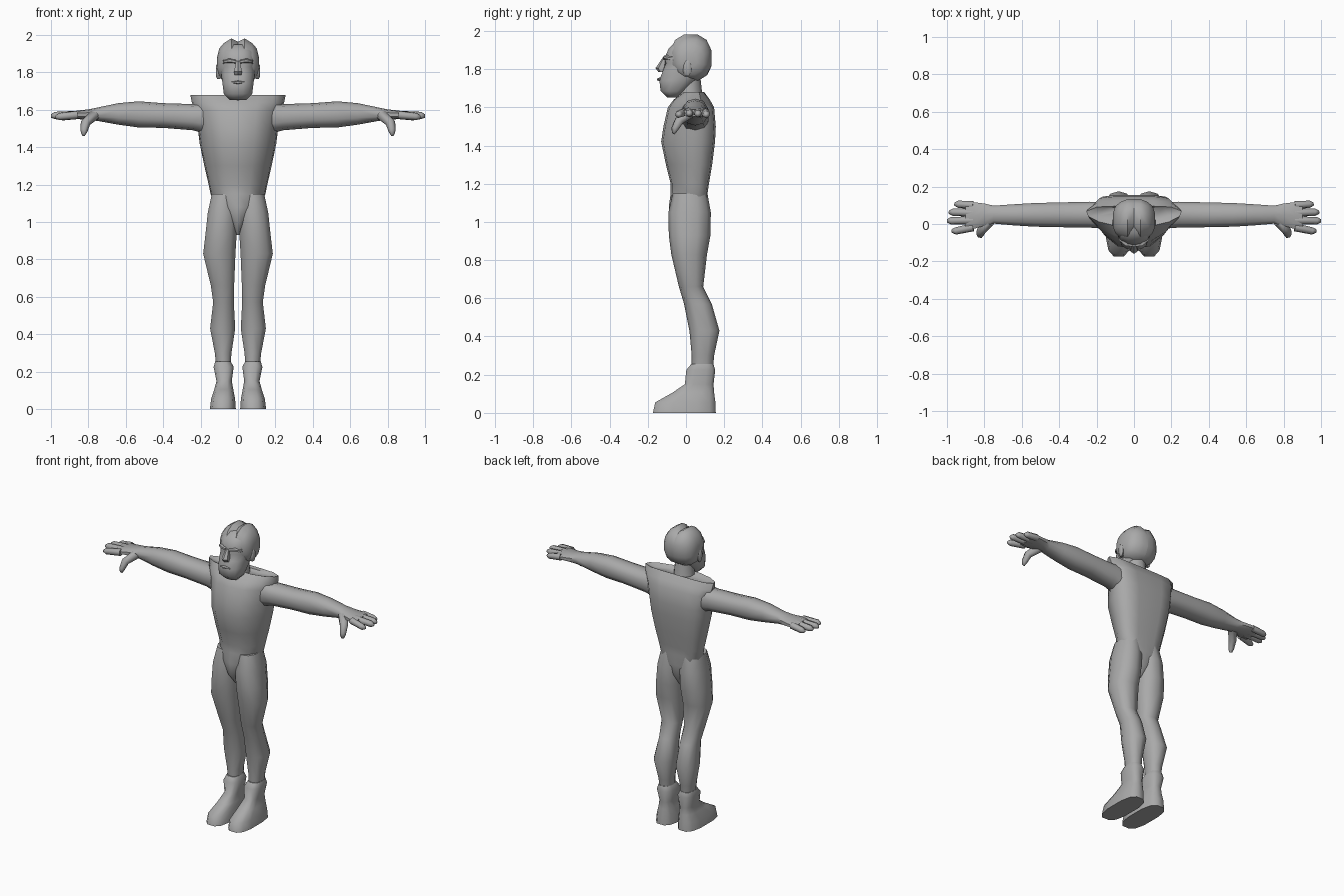
import bpy, bmesh, math
from mathutils import Vector

grey = bpy.data.materials.new("plain grey")
grey.diffuse_color = (0.4, 0.4, 0.4, 1)


def circle(n, power=1.0):
    """Unit outline; power below 1 makes it squarer."""
    pts = []
    for i in range(n):
        a = 2 * math.pi * (i + 0.5) / n
        c, s = math.cos(a), math.sin(a)
        pts.append((math.copysign(abs(c) ** power, c), math.copysign(abs(s) ** power, s)))
    return pts


def skin(name, rings, mirror=False, angle=50):
    """Join rings of points into a closed, smooth shaded skin."""
    bm = bmesh.new()
    loops = [[bm.verts.new(p) for p in r] for r in rings]
    n = len(loops[0])
    for a, b in zip(loops, loops[1:]):
        for i in range(n):
            bm.faces.new((a[i], a[(i + 1) % n], b[(i + 1) % n], b[i]))
    bm.faces.new(loops[0])
    bm.faces.new(loops[-1])
    bmesh.ops.recalc_face_normals(bm, faces=bm.faces)
    me = bpy.data.meshes.new(name)
    bm.to_mesh(me)
    bm.free()
    me.materials.append(grey)
    ob = bpy.data.objects.new(name, me)
    bpy.context.collection.objects.link(ob)
    bpy.ops.object.select_all(action='DESELECT')
    ob.select_set(True)
    bpy.context.view_layer.objects.active = ob
    bpy.ops.object.shade_smooth_by_angle(angle=math.radians(angle))
    if mirror:
        m = ob.modifiers.new("mirror", 'MIRROR')
        m.use_mirror_merge = False
    return ob


def loft(name, axis, rows, outline, mirror=False, angle=50):
    """Each row: position on axis, then low and high of the other two axes."""
    rings = []
    for t, u0, u1, v0, v1 in rows:
        ring = []
        for p, q in outline:
            u = (u0 + u1) / 2 + p * (u1 - u0) / 2
            v = (v0 + v1) / 2 + q * (v1 - v0) / 2
            ring.append((u, v, t) if axis == 'z' else (t, u, v))
        rings.append(ring)
    return skin(name, rings, mirror, angle)


def tube(name, points, radii):
    """Tapered tube along points, mirrored to the other hand."""
    pts = [Vector(p) for p in points]
    d = (pts[-1] - pts[0]).normalized()
    u = d.cross(Vector((0, 1, 0.3))).normalized()
    v = d.cross(u)
    skin(name, [[p + (u * a + v * b) * r for a, b in circle(6)] for p, r in zip(pts, radii)], True, 80)


# Torso: outline narrow at the chest and wide at the back
half = [(0.42, 1), (0.78, 0.93), (1, 0.5), (0.96, 0), (0.74, -0.55), (0.42, -0.93)]
chest = [(0, 1)] + half + [(0, -1)] + [(-x, y) for x, y in reversed(half)]
torso_rows = [(0.93, 0.012, -0.03, 0.06), (1.0, 0.05, -0.083, 0.10), (1.08, 0.115, -0.09, 0.115),
              (1.15, 0.147, -0.08, 0.113), (1.2, 0.157, -0.08, 0.12), (1.3, 0.18, -0.105, 0.137),
              (1.42, 0.205, -0.13, 0.152), (1.5, 0.215, -0.118, 0.156), (1.6, 0.234, -0.095, 0.147),
              (1.64, 0.247, -0.065, 0.125), (1.68, 0.255, -0.012, 0.095), (1.665, 0.2, 0.0, 0.09)]
loft("torso", 'z', [(z, -w, w, f, b) for z, w, f, b in torso_rows], chest)

# Neck
loft("neck", 'z', [(1.58, -0.09, 0.09, -0.06, 0.1), (1.67, -0.065, 0.065, -0.05, 0.085),
                   (1.76, -0.06, 0.06, -0.05, 0.075)], circle(10))

# Legs
loft("leg", 'z', [(1.15, 0.0, 0.143, -0.07, 0.112), (1.05, 0.0, 0.165, -0.092, 0.13),
                  (0.93, 0.004, 0.178, -0.09, 0.128), (0.83, 0.01, 0.19, -0.077, 0.11),
                  (0.66, 0.018, 0.148, -0.037, 0.09), (0.57, 0.02, 0.135, -0.01, 0.135),
                  (0.43, 0.012, 0.152, 0.018, 0.175), (0.3, 0.033, 0.126, 0.03, 0.147),
                  (0.2, 0.04, 0.115, 0.03, 0.14)], circle(10, 0.85), True)

# Boots
loft("boot", 'z', [(0.255, 0.038, 0.122, 0.025, 0.145), (0.225, 0.022, 0.132, 0.0, 0.155),
                   (0.15, 0.032, 0.116, -0.008, 0.146), (0.105, 0.024, 0.128, -0.075, 0.15),
                   (0.055, 0.014, 0.145, -0.165, 0.158), (0.0, 0.01, 0.152, -0.177, 0.16)],
     circle(12, 0.7), True)

# Arms and palms
loft("arm", 'x', [(0.14, -0.03, 0.12, 1.46, 1.65), (0.24, -0.022, 0.122, 1.49, 1.63),
                  (0.4, -0.02, 0.118, 1.503, 1.635), (0.53, -0.017, 0.115, 1.505, 1.645),
                  (0.64, -0.01, 0.108, 1.52, 1.635), (0.75, 0.0, 0.1, 1.54, 1.612),
                  (0.8, -0.012, 0.112, 1.546, 1.602), (0.86, -0.03, 0.12, 1.55, 1.595),
                  (0.9, -0.03, 0.115, 1.552, 1.588)], circle(10, 0.85), True)

# Fingers and thumb
for y, tip_y, tip_x, z in [(0.1, 0.106, 0.96, 1.562), (0.06, 0.063, 0.99, 1.567),
                           (0.02, 0.017, 1.0, 1.569), (-0.017, -0.038, 0.975, 1.563)]:
    tube("finger", [(0.86, y, 1.572), (tip_x - 0.02, tip_y, z), (tip_x, tip_y, z - 0.003)],
         [0.023, 0.02, 0.009])
tube("thumb", [(0.77, 0.02, 1.57), (0.815, -0.035, 1.53), (0.825, -0.06, 1.485), (0.827, -0.066, 1.465)],
     [0.034, 0.027, 0.02, 0.01])

# Head with bearded jaw
loft("head", 'z', [(z, -w, w, f, b) for z, w, f, b in
                   [(1.652, 0.045, -0.1, -0.04), (1.685, 0.078, -0.135, 0.0), (1.74, 0.085, -0.142, 0.06),
                    (1.79, 0.092, -0.125, 0.1), (1.83, 0.094, -0.108, 0.11), (1.86, 0.096, -0.115, 0.11),
                    (1.91, 0.09, -0.092, 0.1), (1.95, 0.06, -0.05, 0.07)]], circle(12, 0.8))

# Hair, parted in the middle
loft("hair", 'x', [(0.0, -0.06, 0.137, 1.74, 1.966), (0.035, -0.085, 0.136, 1.735, 1.985),
                   (0.075, -0.075, 0.12, 1.75, 1.96), (0.1, -0.05, 0.095, 1.77, 1.93),
                   (0.112, -0.02, 0.06, 1.81, 1.88)], circle(12, 0.85), True)

# Ears, nose, brows and lips
loft("ear", 'x', [(0.08, -0.025, 0.02, 1.765, 1.84), (0.11, -0.015, 0.03, 1.76, 1.85),
                  (0.117, -0.008, 0.022, 1.775, 1.84)], circle(8), True)
loft("nose", 'z', [(1.785, -0.022, 0.022, -0.145, -0.1), (1.805, -0.024, 0.024, -0.16, -0.1),
                   (1.86, -0.012, 0.012, -0.122, -0.1)], circle(6))
loft("brow", 'x', [(0.012, -0.122, -0.09, 1.845, 1.868), (0.045, -0.12, -0.08, 1.85, 1.875),
                   (0.08, -0.09, -0.05, 1.845, 1.865)], circle(6), True)
loft("lips", 'x', [(-0.035, -0.142, -0.12, 1.742, 1.75), (0.0, -0.153, -0.12, 1.736, 1.756),
                   (0.035, -0.142, -0.12, 1.742, 1.75)], circle(6))
